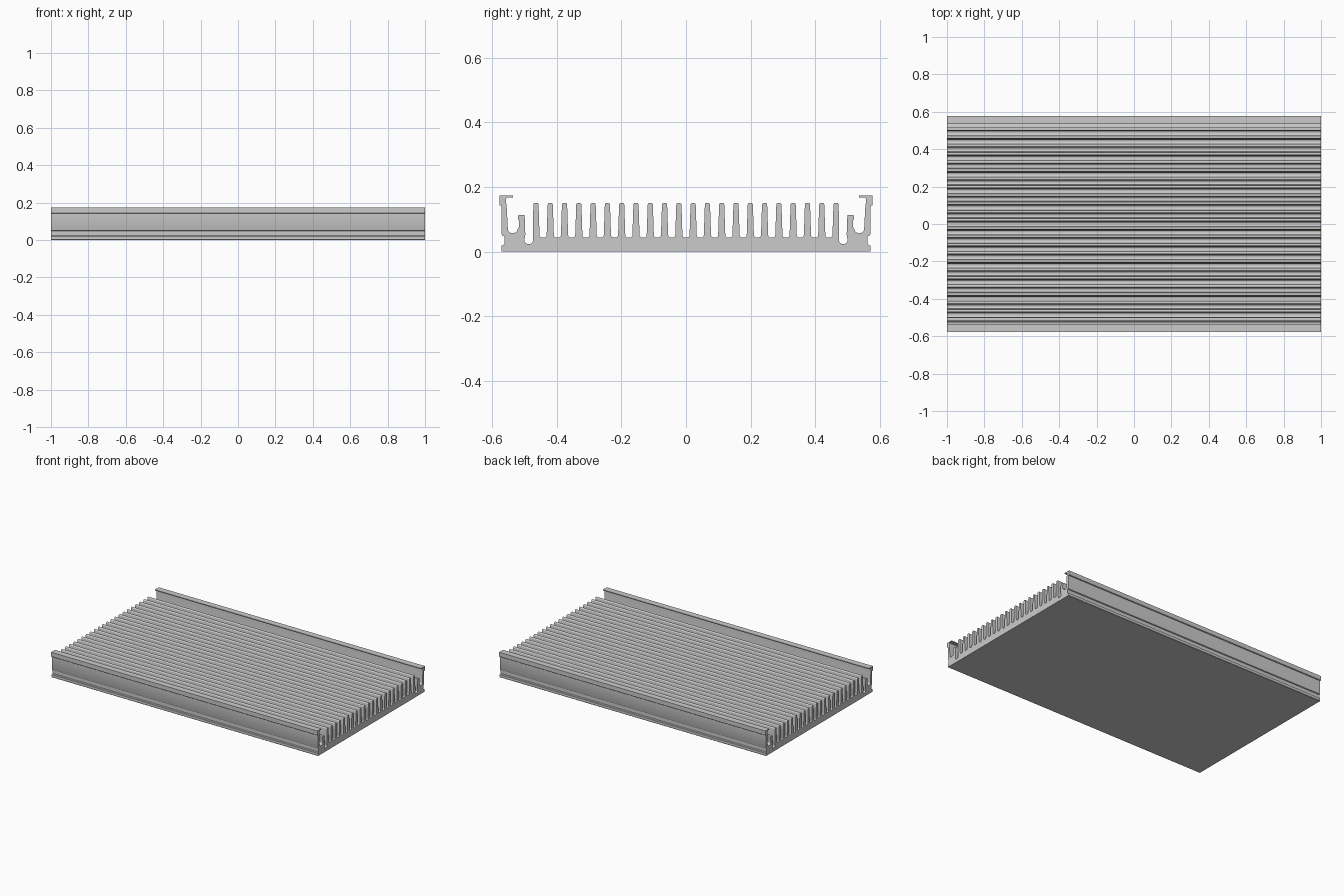
import bpy, bmesh
from math import sin, cos, radians

if "Cube" in bpy.data.objects:
    bpy.data.objects.remove(bpy.data.objects["Cube"])

PITCH, FINS = 0.0442, 11      # fins on each half
FIN_TOP, FLOOR = 0.151, 0.043


def arc(cy, cz, ry, rz, a0, a1, n=6):
    """Points on an elliptical arc in the y-z section plane."""
    return [(cy + ry * cos(radians(a0 + (a1 - a0) * i / n)),
             cz + rz * sin(radians(a0 + (a1 - a0) * i / n))) for i in range(n + 1)]


def fin_tip(y, half, top, r):
    """Rounded fin end, drawn from its inner to its outer side."""
    return (arc(y - half + r, top - r, r, r, 180, 90, 4)
            + arc(y + half - r, top - r, r, r, 90, 0, 4))


def valley(y0, y1, floor, r):
    """Rounded channel floor between two walls."""
    return (arc(y0 + r, floor + r, r, r, 180, 270)
            + arc(y1 - r, floor + r, r, r, 270, 360))


# Half section, from the centre channel out to the side wall
half = [(0, FLOOR)] + arc(0.002, FLOOR + 0.009, 0.009, 0.009, 270, 360)
for i in range(FINS):
    y = (i + 0.5) * PITCH
    half += fin_tip(y, 0.008, FIN_TOP, 0.006)
    if i < FINS - 1:
        m = y + PITCH / 2
        half += valley(m - 0.011, m + 0.011, FLOOR, 0.009)

# Screw groove, short fin and edge channel
half += [(0.474, 0.050)] + valley(0.473, 0.500, 0.024, 0.011)
half += [(0.497, 0.052), (0.498, 0.090)]
half += fin_tip(0.509, 0.010, 0.114, 0.004)
half += [(0.519, 0.100), (0.517, 0.095), (0.517, 0.075)]
half += valley(0.521, 0.551, 0.058, 0.012)

# Side wall with inward lip, outer rail and side notch
half += [(0.554, 0.130), (0.556, 0.150), (0.556, 0.164), (0.553, 0.167),
         (0.535, 0.167), (0.535, 0.173), (0.577, 0.173), (0.577, 0.144),
         (0.575, 0.142), (0.570, 0.142), (0.570, 0.054), (0.568, 0.050),
         (0.562, 0.047), (0.562, 0.024), (0.565, 0.020), (0.571, 0.019),
         (0.571, 0.002), (0.569, 0.0)]

# Mirror the half section and extrude it along x
section = half + [(-y, z) for y, z in reversed(half[1:])]
bm = bmesh.new()
face = bm.faces.new([bm.verts.new((-1, y, z)) for y, z in section])
ext = bmesh.ops.extrude_face_region(bm, geom=[face])
for v in ext["geom"]:
    if isinstance(v, bmesh.types.BMVert):
        v.co.x = 1
bmesh.ops.recalc_face_normals(bm, faces=bm.faces)
mesh = bpy.data.meshes.new("heat_sink")
bm.to_mesh(mesh)
bm.free()

sink = bpy.data.objects.new("heat_sink", mesh)
bpy.context.collection.objects.link(sink)
bpy.context.view_layer.objects.active = sink
sink.select_set(True)
bpy.ops.object.shade_smooth_by_angle(angle=radians(30))
